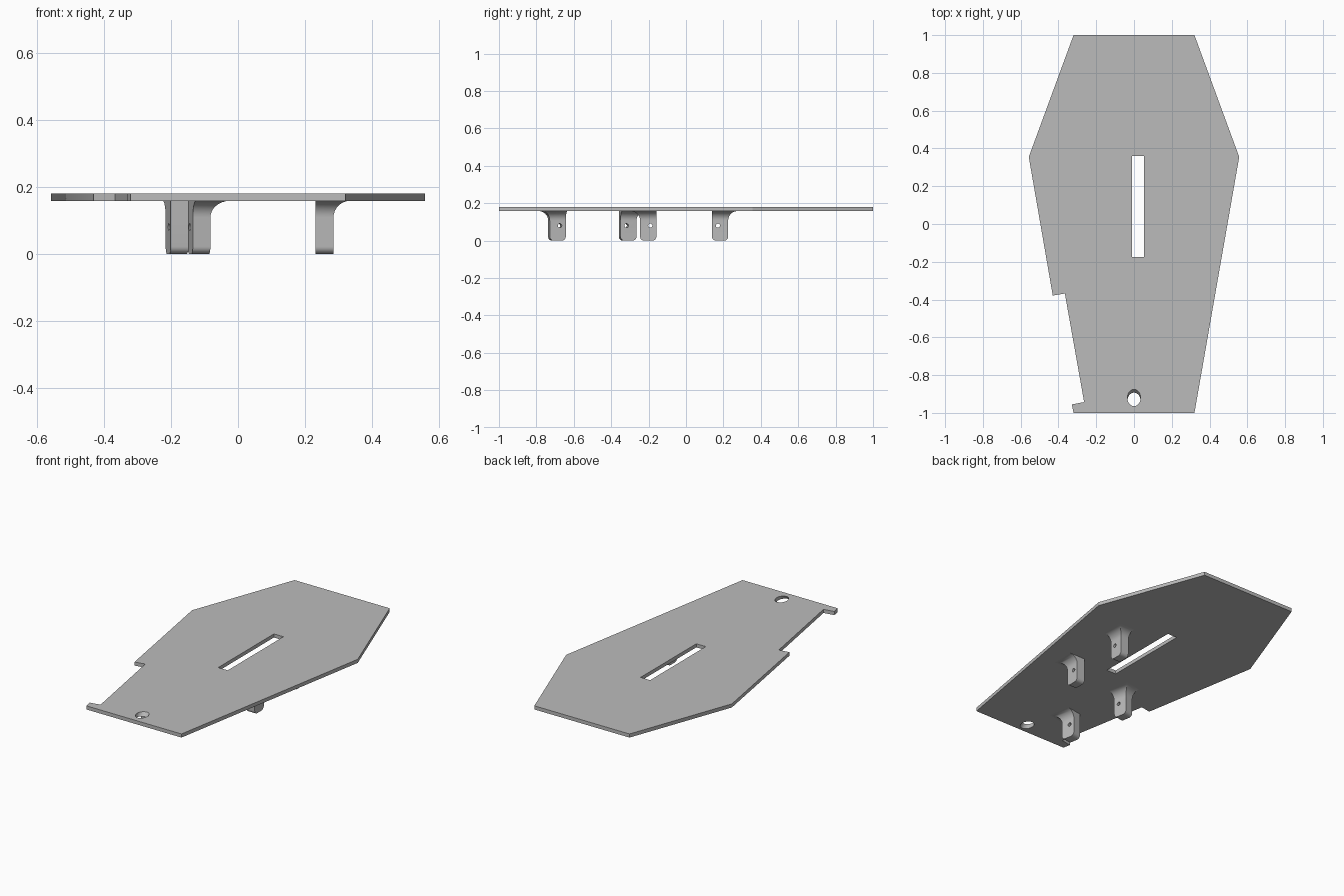
import bpy, bmesh
from math import radians, sin, cos, pi, sqrt
from mathutils import Matrix, Vector

cube = bpy.data.objects.get("Cube")
if cube:
    bpy.data.objects.remove(cube, do_unlink=True)

grey = bpy.data.materials.new("plain_grey")
grey.use_nodes = True
COLOUR = (0.5, 0.5, 0.5, 1)
grey.diffuse_color = COLOUR
grey.node_tree.nodes["Principled BSDF"].inputs["Base Color"].default_value = COLOUR

TOP, UNDER = 0.18, 0.158


def make_object(name, bm):
    bmesh.ops.recalc_face_normals(bm, faces=bm.faces)
    mesh = bpy.data.meshes.new(name)
    bm.to_mesh(mesh)
    bm.free()
    mesh.materials.append(grey)
    obj = bpy.data.objects.new(name, mesh)
    bpy.context.collection.objects.link(obj)
    return obj


def cut(obj, cutter):
    cutter.hide_render = True
    cutter.hide_set(True)
    mod = obj.modifiers.new("cut", 'BOOLEAN')
    mod.operation = 'DIFFERENCE'
    mod.solver = 'EXACT'
    mod.object = cutter
    # Bake the cut so that the helper can go
    deps = bpy.context.evaluated_depsgraph_get()
    baked = bpy.data.meshes.new_from_object(obj.evaluated_get(deps))
    obj.modifiers.clear()
    obj.data = baked
    bpy.data.objects.remove(cutter, do_unlink=True)


def cylinder(name, radius, length, matrix):
    bm = bmesh.new()
    bmesh.ops.create_cone(bm, cap_ends=True, segments=32, radius1=radius,
                          radius2=radius, depth=length, matrix=matrix)
    return make_object(name, bm)


def smooth(obj):
    bpy.ops.object.select_all(action='DESELECT')
    obj.select_set(True)
    bpy.context.view_layer.objects.active = obj
    bpy.ops.object.shade_smooth_by_angle(angle=radians(30))


# Deck plate with the notch in its right edge
outline = [(-0.32, -1), (0.32, -1), (0.557, 0.355), (0.32, 1), (-0.32, 1),
           (-0.557, 0.355), (-0.43, -0.379), (-0.366, -0.368),
           (-0.264, -0.943), (-0.329, -0.955)]
bm = bmesh.new()
base = bm.faces.new([bm.verts.new((x, y, UNDER)) for x, y in outline])
side = bmesh.ops.extrude_face_region(bm, geom=[base])
bmesh.ops.translate(bm, vec=(0, 0, TOP - UNDER),
                    verts=[v for v in side["geom"] if isinstance(v, bmesh.types.BMVert)])
deck = make_object("deck_plate", bm)

# Long slot
bm = bmesh.new()
bmesh.ops.create_cube(bm, size=1, matrix=Matrix.Translation((0.021, 0.093, TOP))
                      @ Matrix.Diagonal((0.064, 0.535, 0.2, 1)))
cut(deck, make_object("slot_cutter", bm))

# Slanted round hole near the front
cut(deck, cylinder("hole_cutter", 0.035, 0.3,
                   Matrix.Translation((0, -0.92, TOP)) @ Matrix.Rotation(radians(-38), 4, 'X')))
smooth(deck)


def bracket(name, place, out):
    """Leg with rounded foot and flared top; out is the sign of its outer y side."""
    half_x, half_y, flare, foot, steps = 0.0265, 0.0435, 0.05, 0.022, 8
    levels = []
    for i in range(steps + 1):
        a = i / steps * pi / 2
        levels.append((foot * (1 - cos(a)), -foot * (1 - sin(a)), 0))
    for i in range(steps + 1):
        a = i / steps * pi / 2
        levels.append((UNDER - flare * (1 - sin(a)), 0, flare * (1 - cos(a))))
    levels.append((UNDER + 0.002, 0, flare))
    bm = bmesh.new()
    rings = []
    for z, inset, spread in levels:
        inner, outer = -half_y - inset, half_y + inset + spread
        right = half_x + spread
        rings.append([bm.verts.new((x, 0.192 * out + y * out, z)) for x, y in
                      ((-half_x, inner), (right, inner), (right, outer), (-half_x, outer))])
    for low, high in zip(rings, rings[1:]):
        for i in range(4):
            j = (i + 1) % 4
            bm.faces.new((low[i], low[j], high[j], high[i]))
    bm.faces.new(rings[0])
    bm.faces.new(rings[-1])
    bm.transform(place)
    leg = make_object(name, bm)
    # Axle hole
    axle = Matrix.Translation((0, 0.181 * out, 0.08)) @ Matrix.Rotation(pi / 2, 4, 'Y')
    cut(leg, cylinder("axle_cutter", 0.011, 0.4, place @ axle))
    smooth(leg)


# Two bracket pairs: one beside the slot, one turned along the notch
pairs = {"slot": Matrix.Translation((0.258, -0.01, 0)),
         "notch": Matrix.Translation((-0.149, -0.501, 0)) @ Matrix.Rotation(radians(9.9), 4, 'Z')}
for label, place in pairs.items():
    for end, out in (("front", -1), ("back", 1)):
        bracket(f"{label}_bracket_{end}", place, out)
